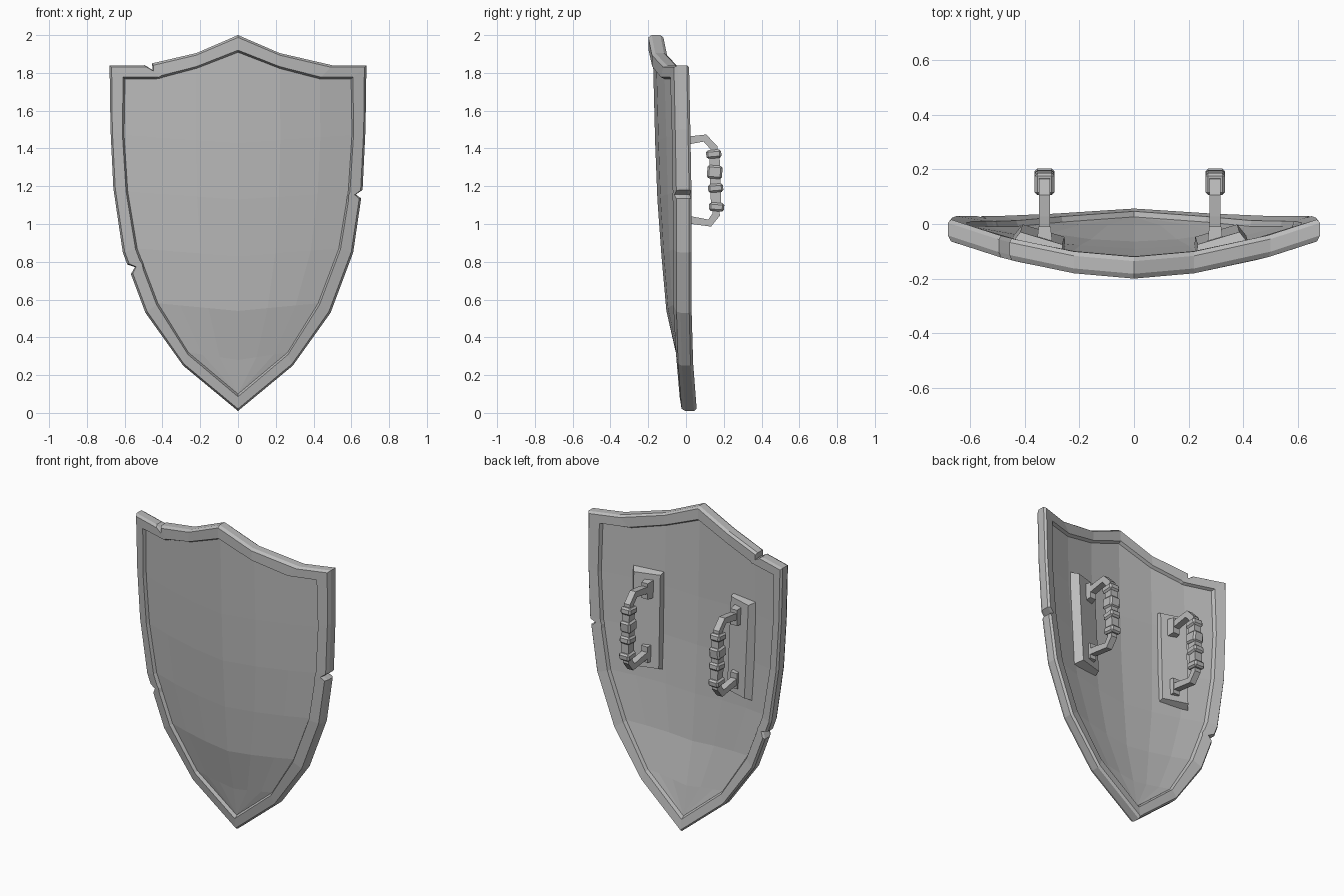
import bpy, bmesh, math
from mathutils import Vector, Matrix

if "Cube" in bpy.data.objects:
    bpy.data.objects.remove(bpy.data.objects["Cube"], do_unlink=True)

steel = bpy.data.materials.new("grey steel")
steel.use_nodes = True
GREY = (0.5, 0.5, 0.5, 1)
steel.diffuse_color = GREY
steel.node_tree.nodes["Principled BSDF"].inputs["Base Color"].default_value = GREY


def finish(name, bm):
    bmesh.ops.recalc_face_normals(bm, faces=bm.faces)
    mesh = bpy.data.meshes.new(name)
    bm.to_mesh(mesh)
    bm.free()
    mesh.materials.append(steel)
    obj = bpy.data.objects.new(name, mesh)
    bpy.context.collection.objects.link(obj)
    return obj


def loft(name, rings, cyclic):
    """Skin closed cross-sections; cap the ends unless cyclic."""
    bm = bmesh.new()
    loops = [[bm.verts.new(p) for p in ring] for ring in rings]
    n = len(loops[0])
    pairs = list(zip(loops, loops[1:]))
    if cyclic:
        pairs.append((loops[-1], loops[0]))
    else:
        bm.faces.new(loops[0])
        bm.faces.new(loops[-1])
    for a, b in pairs:
        for i in range(n):
            j = (i + 1) % n
            bm.faces.new((a[i], a[j], b[j], b[i]))
    return finish(name, bm)


def block(name, size, loc, taper=1.0, tilt=0.0, lean=0.0):
    """Box whose back (+y) face is scaled by taper."""
    bm = bmesh.new()
    bmesh.ops.create_cube(bm, size=1)
    turn = Matrix.Rotation(tilt, 4, 'Z') @ Matrix.Rotation(lean, 4, 'X')
    for v in bm.verts:
        k = taper if v.co.y > 0 else 1
        p = Vector((v.co.x * size[0] * k, v.co.y * size[1], v.co.z * size[2]))
        if k != 1:
            p.z -= math.copysign(size[0] * (1 - k) / 2, p.z)
        v.co = turn @ p + Vector(loc)
    return finish(name, bm)


def interp(table, t):
    """Piecewise linear lookup in ascending (t, value) pairs."""
    if t <= table[0][0]:
        return table[0][1]
    for (a, va), (b, vb) in zip(table, table[1:]):
        if t <= b:
            return va + (vb - va) * (t - a) / (b - a)
    return table[-1][1]


# Right half of the outline, top centre to bottom tip: outer x, z, inner x, z
half = [(0, 2.0, 0, 1.905), (.22, 1.905, .22, 1.82), (.5, 1.84, .43, 1.765),
        (.68, 1.84, .595, 1.765), (.675, 1.5, .6, 1.47), (.66, 1.19, .58, 1.17),
        (.61, .85, .53, .87), (.49, .53, .42, .58), (.29, .25, .26, .32),
        (0, .01, 0, .1)]
half = [Vector(s) for s in half]

# Curved front surface of the shield
centre = [(0, -.02), (.25, -.06), (.53, -.125), (1, -.167), (1.3, -.182), (2, -.2)]
edge = [(0, -.02), (.25, -.04), (.53, -.047), (1.2, -.048), (1.84, -.06)]
width = [(s[1], s[0]) for s in reversed(half[3:])]


def surface(x, z):
    w = max(interp(width, z), .02)
    c, e = interp(centre, z), interp(edge, z)
    return c + (e - c) * min(abs(x) / w, 1) ** 1.85


def with_notch(stations, index, fractions):
    """Add a small battle nick after the given station."""
    a, b = stations[index], stations[index + 1]
    nick = [a.lerp(b, f) for f in fractions]
    mid = nick[len(nick) // 2]
    mid[0] += (mid[2] - mid[0]) * .4
    mid[1] += (mid[3] - mid[1]) * .4
    return stations[:index + 1] + nick + stations[index + 1:]


right_side = with_notch(half, 5, (.03, .08, .16))
left_side = with_notch(half, 6, (.2, .28, .36))
left_side = with_notch(left_side, 1, (.84, .92, .98))
left_side = [Vector((-s[0], s[1], -s[2], s[3])) for s in left_side]
outline = right_side + left_side[-2:0:-1]

# Rim: chamfered section swept round the outline
section = [(0, .018), (.13, 0), (.84, 0), (1, .03), (1, .055), (.84, .08),
           (.13, .08), (0, .064)]
rings = []
for ox, oz, ix, iz in outline:
    yo, yi = surface(ox, oz), surface(ix, iz)
    rings.append([(ox + (ix - ox) * t, yo + (yi - yo) * t + d, oz + (iz - oz) * t)
                  for t, d in section])
loft("rim", rings, True)

# Panel: faceted curved sheet inside the rim
fractions = (-1, -.72, -.37, 0, .37, .72, 1)
top = [(s[2], s[3]) for s in half[:4]]
bm = bmesh.new()
sheets = []
for depth in (.022, .062):
    rows = []
    for k, s in enumerate(half[3:]):
        row = []
        for f in fractions:
            x = s[2] * f * 1.01
            z = interp(top, abs(x)) + .005 if k == 0 else s[3]
            if 0 < k < 6:
                z -= .04 * (1 - abs(f))
            row.append(bm.verts.new((x, surface(x, z) + depth, z)))
        rows.append(row)
    for a, b in zip(rows, rows[1:]):
        for i in range(len(fractions) - 1):
            bm.faces.new((a[i], a[i + 1], b[i + 1], b[i]))
    sheets.append(rows)
front, back = [r[0] + [q[-1] for q in r[1:]] + r[-1][-2::-1]
               + [q[0] for q in r[-2:0:-1]] for r in sheets]
for i in range(len(front)):
    j = (i + 1) % len(front)
    bm.faces.new((front[i], front[j], back[j], back[i]))
bmesh.ops.remove_doubles(bm, verts=bm.verts, dist=.0005)
finish("panel", bm)

# Handles: plate, two feet, bent bar and wrapped grip on each side
path = [Vector(p) for p in ((-.05, 1.43), (.03, 1.445), (.1, 1.455), (.147, 1.405),
                            (.16, 1.05), (.125, 1.005), (.03, 1.02), (-.05, 1.03))]
wraps = [(1.37, .045, .147), (1.275, .07, .152), (1.19, .045, .157), (1.09, .045, .162)]


def handle(side, x):
    sign = math.copysign(1, x)
    block(side + "_handle_plate", (.2, .05, .62), (x + sign * .015, -.062, 1.23),
          .8, sign * .29, .05)
    for label, z in (("upper", 1.43), ("lower", 1.03)):
        block(f"{side}_{label}_foot", (.055, .05, .11), (x, -.035, z), .8)
    rings = []
    for i, p in enumerate(path):
        before = (p - path[max(i - 1, 0)]).normalized()
        after = (path[min(i + 1, len(path) - 1)] - p).normalized()
        along = (before + after).normalized()
        n = Vector((-along.y, along.x)) * .02
        rings.append([(x + sx * .02, p.x + sn * n.x, p.y + sn * n.y)
                      for sx, sn in ((-1, -1), (1, -1), (1, 1), (-1, 1))])
    loft(side + "_handle_bar", rings, False)
    block(side + "_grip_core", (.05, .055, .32), (x, .155, 1.23), 1, 0, .035)
    for i, (z, h, y) in enumerate(wraps):
        wrap = block(f"{side}_grip_wrap_{i + 1}", (.072, .08, h), (x, y, z), 1, 0,
                     .08 * (-1) ** i)
        bevel = wrap.modifiers.new("soft corners", 'BEVEL')
        bevel.width = .01
        bevel.segments = 1


handle("left", .297)
handle("right", -.327)
